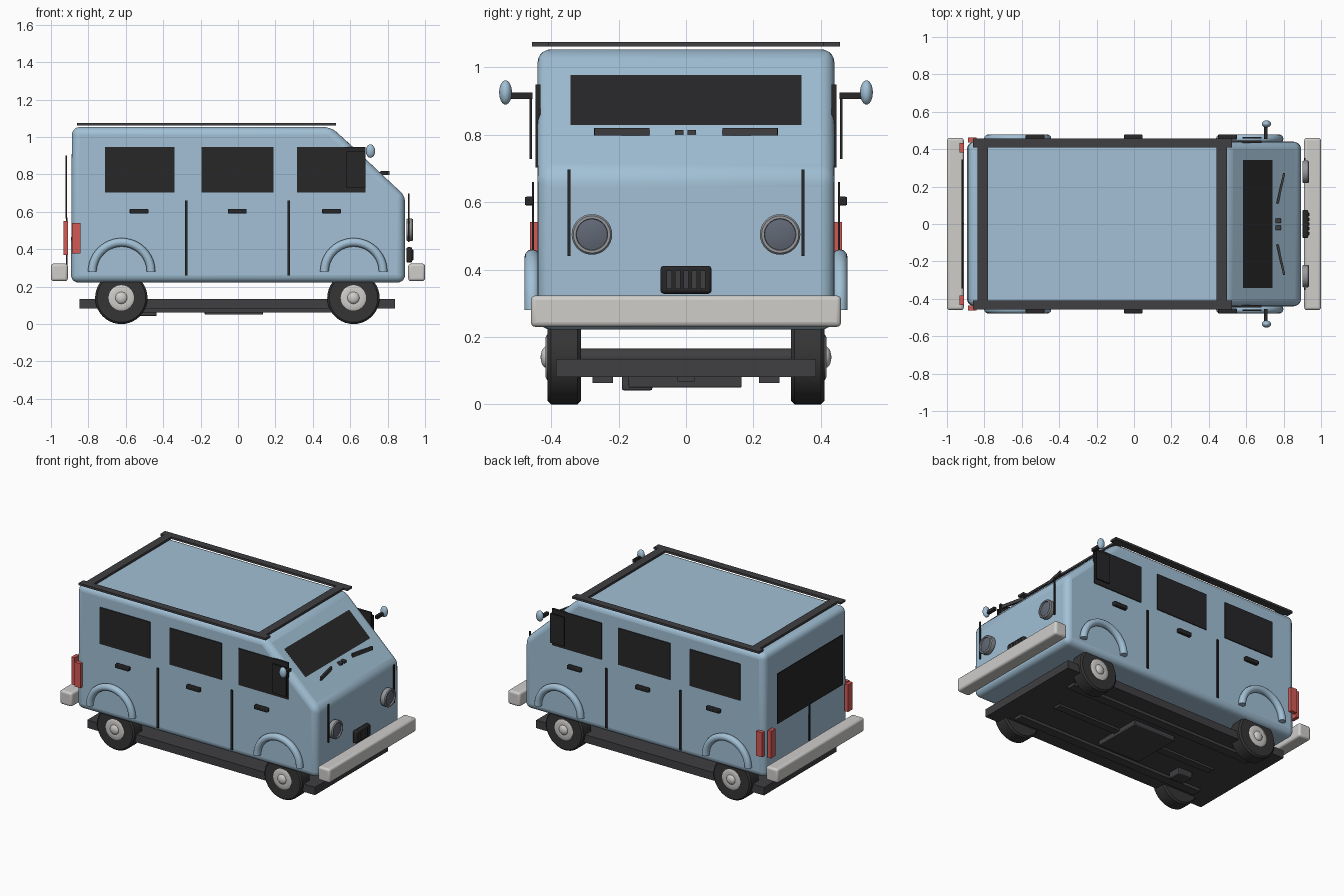
import bpy, bmesh, math
from mathutils import Vector

if "Cube" in bpy.data.objects:
    bpy.data.objects.remove(bpy.data.objects["Cube"])


def mat(name, r, g, b):
    m = bpy.data.materials.new(name)
    m.diffuse_color = (r, g, b, 1)
    m.use_nodes = True
    m.node_tree.nodes["Principled BSDF"].inputs["Base Color"].default_value = m.diffuse_color
    return m


BLUE = mat("blue_paint", .36, .53, .67)
BLACK = mat("black_trim", .02, .02, .022)
DARK = mat("dark_metal", .05, .05, .055)
RUBBER = mat("rubber", .035, .035, .035)
LIGHT = mat("light_grey", .62, .61, .59)
RED = mat("red_lens", .65, .1, .09)
LENS = mat("lamp_glass", .12, .14, .18)
CHROME = mat("lamp_rim", .3, .31, .33)


def finish(bm, name, material, bevel=0, segs=3):
    bmesh.ops.recalc_face_normals(bm, faces=bm.faces)
    me = bpy.data.meshes.new(name)
    bm.to_mesh(me)
    bm.free()
    ob = bpy.data.objects.new(name, me)
    bpy.context.collection.objects.link(ob)
    me.materials.append(material)
    if bevel:
        mod = ob.modifiers.new("bevel", 'BEVEL')
        mod.width, mod.segments = bevel, segs
    bpy.context.view_layer.objects.active = ob
    ob.select_set(True)
    bpy.ops.object.shade_smooth_by_angle(angle=math.radians(35))
    ob.select_set(False)
    return ob


def prism(name, pts, y0, y1, material, bevel=0, segs=3):
    """Side profile (x, z) extruded across y."""
    bm = bmesh.new()
    f = bm.faces.new([bm.verts.new((x, y0, z)) for x, z in pts])
    g = bmesh.ops.extrude_face_region(bm, geom=[f])["geom"]
    bmesh.ops.translate(bm, vec=(0, y1 - y0, 0),
                        verts=[v for v in g if isinstance(v, bmesh.types.BMVert)])
    return finish(bm, name, material, bevel, segs)


def box(name, x, y, z, material, bevel=0, segs=2):
    """Box from (min, max) pairs."""
    return prism(name, [(x[0], z[0]), (x[1], z[0]), (x[1], z[1]), (x[0], z[1])],
                 y[0], y[1], material, bevel, segs)


def side(s, a, b):
    return (a, b) if s > 0 else (-b, -a)


def lathe(name, profile, centre, axis, material, n=32):
    """Revolve (radius, distance) points about an axis through centre."""
    bm = bmesh.new()
    axis = Vector(axis)
    u = Vector((0, 0, 1))
    v = axis.cross(u)
    rings = []
    for r, d in profile:
        rings.append([bm.verts.new(Vector(centre) + axis * d + r * (
            math.cos(math.tau * i / n) * u + math.sin(math.tau * i / n) * v)) for i in range(n)])
    for a, b in zip(rings, rings[1:]):
        for i in range(n):
            bm.faces.new((a[i], a[(i + 1) % n], b[(i + 1) % n], b[i]))
    bm.faces.new(rings[0])
    bm.faces.new(rings[-1])
    return finish(bm, name, material)


def ball(name, centre, size, material):
    bm = bmesh.new()
    bmesh.ops.create_uvsphere(bm, u_segments=24, v_segments=12, radius=1)
    bmesh.ops.scale(bm, vec=size, verts=bm.verts)
    bmesh.ops.translate(bm, vec=centre, verts=bm.verts)
    return finish(bm, name, material)


def arch(name, centre, major, minor, material, n=24, m=12):
    """Half-ring of round section standing in the xz plane."""
    bm = bmesh.new()
    rings = []
    for i in range(n + 1):
        a = math.pi * i / n
        ring = []
        for j in range(m):
            t = math.tau * j / m
            r = major + minor * math.cos(t)
            ring.append(bm.verts.new((centre[0] + r * math.cos(a), centre[1] + minor * math.sin(t),
                                      centre[2] + r * math.sin(a))))
        rings.append(ring)
    for a, b in zip(rings, rings[1:]):
        for j in range(m):
            bm.faces.new((a[j], a[(j + 1) % m], b[(j + 1) % m], b[j]))
    bm.faces.new(rings[0])
    bm.faces.new(rings[-1])
    return finish(bm, name, material)


# Body shell
prism("body", [(-.893, .222), (.893, .222), (.893, .685), (.5, 1.053), (-.888, 1.053)],
      -.44, .44, BLUE, .04, 5)

# Windscreen on the slope, rear window, rear door split
prism("windscreen", [(.577, .971), (.805, .755), (.811, .761), (.583, .977)], -.343, .343, BLACK)
box("rear_window", (-.921, -.914), (-.345, .345), (.565, .9), BLACK)
box("rear_door_split", (-.92, -.912), (-.005, .005), (.26, .57), BLACK)

# Bumpers
for name, x in (("front_bumper", (.91, 1)), ("rear_bumper", (-1, -.91))):
    box(name, x, (-.46, .46), (.23, .323), LIGHT, .014, 3)

# Grille with raised bars
box("grille", (.9, .932), (-.076, .076), (.328, .411), BLACK, .01)
for i in range(5):
    y = -.05 + i * .025
    box("grille_bar", (.93, .938), (y - .008, y + .008), (.342, .397), DARK)

# Wiper pivots
for y in (-.02, .017):
    box("wiper_pivot", (.755, .785), (y - .012, y + .012), (.8, .814), DARK)

for s in (-1, 1):
    # Side glass
    for x in ((-.712, -.34), (-.195, .19), (.315, .682)):
        box("side_window", x, side(s, .432, .446), (.703, .948), BLACK)
    box("vent_window", (.58, .682), side(s, .456, .464), (.727, .922), BLACK)
    # Door gaps and handles
    for x in (-.276, .272):
        box("door_gap", (x - .007, x + .007), side(s, .45, .457), (.26, .66), BLACK)
    for x in (-.529, -.004, .5):
        box("door_handle", (x - .05, x + .05), side(s, .452, .478), (.59, .616), BLACK, .005)
    # Mirrors
    box("mirror_arm", (.695, .715), side(s, .455, .535), (.905, .925), BLACK)
    ball("mirror", (.708, s * .535, .925), (.025, .019, .036), BLUE)
    # Headlamps and front seams
    lathe("headlamp_rim", [(.058, 0), (.06, .01), (.06, .03), (.055, .036), (.047, .036), (.045, .024)],
          (.9, s * .279, .504), (1, 0, 0), CHROME)
    lathe("headlamp_lens", [(.046, 0), (.046, .008), (.03, .012), (.012, .014)],
          (.92, s * .279, .504), (1, 0, 0), LENS)
    box("front_seam", (.91, .917), (s * .347 - .005, s * .347 + .005), (.44, .697), BLACK)
    # Tail lamps, back and side
    box("tail_lamp", (-.932, -.908), side(s, .382, .432), (.37, .552), RED)
    box("side_lamp", (-.888, -.843), side(s, .436, .462), (.378, .541), RED)
    # Wipers
    prism_w = box("wiper", (-.006, .006), (-.083, .083), (-.011, .011), DARK)
    prism_w.location = (.785, s * .191, .808)
    prism_w.rotation_euler = (0, 0, -s * .22)
    # Roof rack long rails
    box("rack_rail", (-.86, .525), side(s, .408, .457), (1.061, 1.075), DARK)
    # Wheels, hubs and arches
    for x in (-.624, .617):
        lathe("tyre", [(.07, .312), (.13, .312), (.14, .322), (.14, .4), (.13, .41), (.07, .41)],
              (x, 0, .14), (0, s, 0), RUBBER, 40)
        lathe("wheel_disc", [(.068, .4), (.068, .412), (.06, .416), (.04, .416)],
              (x, 0, .14), (0, s, 0), LIGHT)
        ball("hub_cap", (x, s * .411, .14), (.033, .02, .033), LIGHT)
        arch("wheel_arch", (x + .002, s * .456, .28), .157, .023, BLUE)
    # Underbody long rails
    box("frame_rail", (-.7, .7), side(s, .217, .277), (.063, .09), DARK)

# Roof rack cross rails
for x in (-.808, .468):
    box("rack_crossbar", (x - .028, x + .028), (-.455, .455), (1.061, 1.075), DARK)

# Chassis, axles and underbody parts
box("chassis", (-.847, .84), (-.385, .385), (.082, .135), DARK)
for x in (-.624, .617):
    lathe("axle", [(.026, -.32), (.026, .32)], (x, 0, .14), (0, 1, 0), DARK, 16)
box("fuel_tank", (-.178, .133), (-.17, .165), (.05, .09), DARK, .004)
box("drive_shaft", (-.6, .6), (-.025, .025), (.068, .09), DARK)
box("muffler", (-.54, -.435), (-.19, -.1), (.042, .09), DARK, .005)
